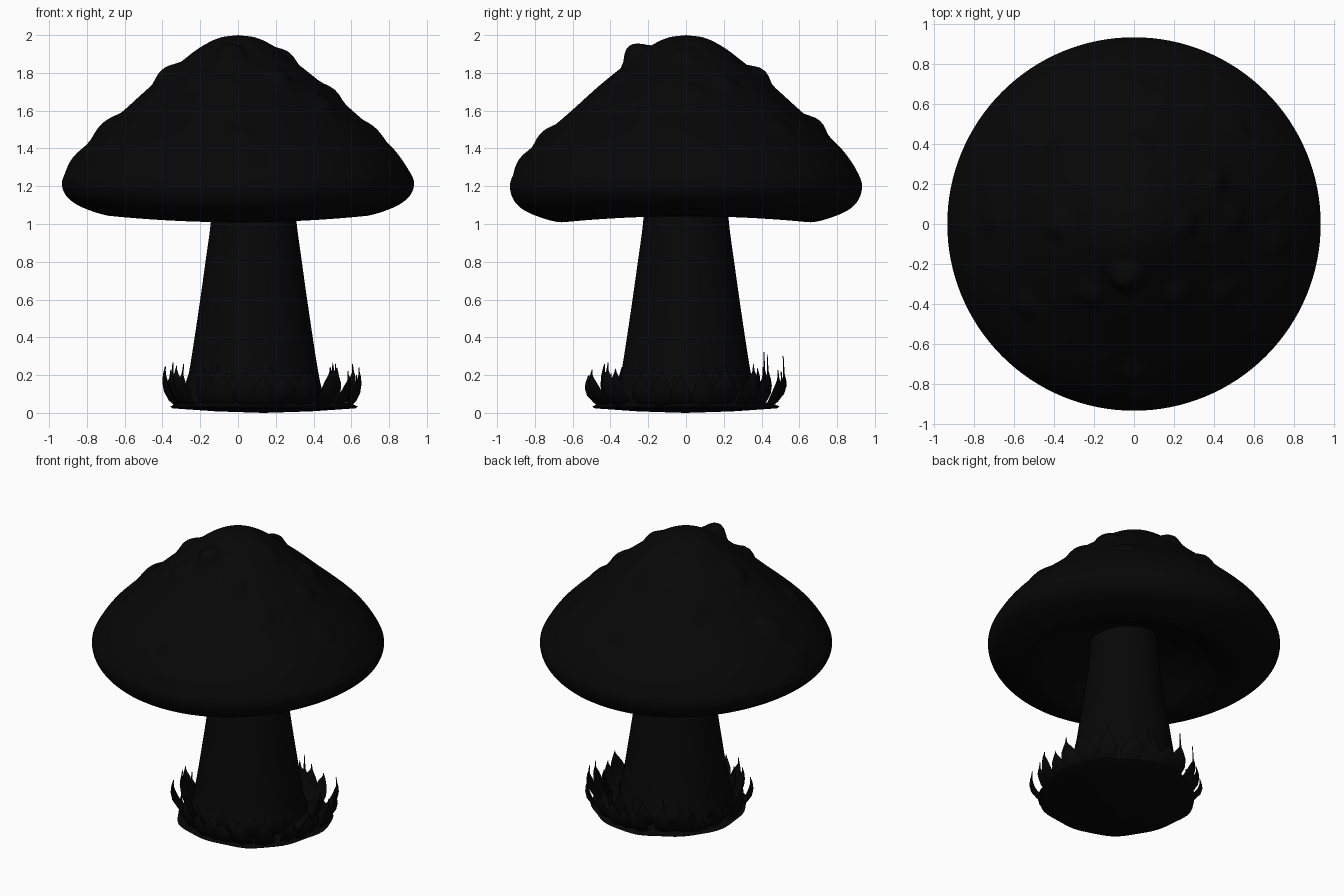
import bpy, bmesh, math, random
from mathutils import Vector

if "Cube" in bpy.data.objects:
    bpy.data.objects.remove(bpy.data.objects["Cube"])

random.seed(4)
black = bpy.data.materials.new("black")
black.diffuse_color = (0.002, 0.002, 0.002, 1)
black.use_nodes = True
black.node_tree.nodes["Principled BSDF"].inputs["Base Color"].default_value = black.diffuse_color


def finish(name, bm, angle=60):
    bmesh.ops.recalc_face_normals(bm, faces=bm.faces)
    mesh = bpy.data.meshes.new(name)
    bm.to_mesh(mesh)
    bm.free()
    mesh.materials.append(black)
    obj = bpy.data.objects.new(name, mesh)
    bpy.context.collection.objects.link(obj)
    bpy.ops.object.select_all(action='DESELECT')
    obj.select_set(True)
    bpy.context.view_layer.objects.active = obj
    bpy.ops.object.shade_smooth_by_angle(angle=math.radians(angle))
    return obj


def smooth_path(pts, steps):
    """Catmull-Rom curve through the given points."""
    v = [Vector(p) for p in pts]
    v = [2 * v[0] - v[1]] + v + [2 * v[-1] - v[-2]]
    out = []
    for i in range(1, len(v) - 2):
        a, b, c, d = v[i - 1:i + 3]
        for k in range(steps):
            t = k / steps
            out.append(0.5 * (2 * b + (c - a) * t + (2 * a - 5 * b + 4 * c - d) * t * t
                              + (3 * b - a - 3 * c + d) * t ** 3))
    return out + [v[-2]]


def lathe(profile, segs, center=(0, 0)):
    bm = bmesh.new()
    rings = []
    for r, z in profile:
        if r < 1e-4:
            rings.append([bm.verts.new((center[0], center[1], z))] * segs)
        else:
            rings.append([bm.verts.new((center[0] + r * math.cos(math.tau * i / segs),
                                        center[1] + r * math.sin(math.tau * i / segs), z))
                          for i in range(segs)])
    for lo, hi in zip(rings, rings[1:]):
        for i in range(segs):
            j = (i + 1) % segs
            f = list(dict.fromkeys([lo[i], lo[j], hi[j], hi[i]]))
            if len(f) > 2:
                bm.faces.new(f)
    return bm


# Cap: lathed dome with a hollow underside, wavy rim and soft warts
cap_profile = [(0, 2.0), (0.1, 1.985), (0.2, 1.935), (0.3, 1.86), (0.45, 1.74), (0.6, 1.605),
               (0.73, 1.49), (0.83, 1.39), (0.9, 1.29), (0.932, 1.21), (0.905, 1.13),
               (0.82, 1.07), (0.66, 1.025), (0.54, 1.06), (0.4, 1.135), (0.2, 1.205), (0, 1.22)]
bm = lathe(smooth_path(cap_profile, 6), 128)
bmesh.ops.recalc_face_normals(bm, faces=bm.faces)
bm.normal_update()


def cap_height(r):
    for (r0, z0), (r1, z1) in zip(cap_profile[:9], cap_profile[1:10]):
        if r0 <= r <= r1:
            return z0 + (z1 - z0) * (r - r0) / (r1 - r0)
    return 1.21


# warts as x, y, radius, height
warts = [(-0.38, 0, 0.10, 0.03), (0.26, 0, 0.08, 0.02), (0.5, 0.03, 0.09, 0.02),
         (0.72, -0.08, 0.10, 0.015), (-0.7, 0.05, 0.12, 0.025), (-0.87, 0, 0.10, 0.012),
         (-0.04, -0.26, 0.10, 0.068), (0.02, 0.39, 0.09, 0.035), (0, 0.69, 0.09, 0.028),
         (0, -0.75, 0.09, 0.02), (0.05, -0.87, 0.09, 0.015), (-0.22, -0.35, 0.09, 0.03),
         (0.22, -0.35, 0.09, 0.03), (0.45, -0.34, 0.09, 0.03), (0.4, 0.22, 0.09, 0.03),
         (-0.35, 0.4, 0.10, 0.025), (-0.55, -0.4, 0.09, 0.02), (0.5, 0.5, 0.09, 0.02)]
moves = {}
for v in bm.verts:
    for x, y, rad, h in warts:
        d = (v.co - Vector((x, y, cap_height(math.hypot(x, y))))).length / rad
        if d < 1:
            moves[v] = max(moves.get(v, 0), h * (1 - d * d) ** 1.5)
for v, h in moves.items():
    v.co += v.normal * h
# rim hangs lower at the front and back than at the sides
for v in bm.verts:
    r = math.hypot(v.co.x, v.co.y)
    if r > 0.4 and v.co.z < 1.3:
        w = min(1, (r - 0.4) / 0.25) * min(1, (1.3 - v.co.z) / 0.2)
        v.co.z += 0.016 * w * math.cos(2 * math.atan2(v.co.y, v.co.x))
finish("cap", bm)

# Stem: tapered and flaring towards the ground
stem = smooth_path([(0.385, 0.04), (0.355, 0.15), (0.328, 0.3), (0.283, 0.6), (0.255, 0.8),
                    (0.228, 1.0), (0.212, 1.21)], 4)
finish("stem", lathe(stem, 64, (0.083, 0)))

# Ground patch: thin disc with a low mound and a slightly uneven edge
bm = lathe([(0, 0), (0.25, 0.008), (0.48, 0.024), (0.495, 0.033), (0.47, 0.045), (0.4, 0.06),
            (0.3, 0.08), (0, 0.09)], 64, (0.135, -0.005))
for v in bm.verts:
    a = math.atan2(v.co.y, v.co.x - 0.135)
    s = 1 + 0.014 * math.sin(5 * a) + 0.01 * math.sin(11 * a + 1)
    v.co.x = 0.135 + (v.co.x - 0.135) * s
    v.co.y *= s
finish("ground_patch", bm)


# Grass: broad leaves that bow outward, some ending in a thin spike
def blade(bm, ang, base, bow, body, spike, width):
    side = Vector((-math.sin(ang), math.cos(ang), 0))
    out = Vector((math.cos(ang), math.sin(ang), 0))
    lean = random.uniform(-0.025, 0.025)
    rows = []
    for o, h, s, w in [(0, 0, 0, 0.7), (0.5, 0.18, 0, 0.95), (0.85, 0.42, 0, 1), (1, 0.68, 0, 0.75),
                       (1, 0.88, 0, 0.35), (0.95, 1, 0, 0.14), (0.92, 1, 0.5, 0.08),
                       (0.9, 1, 1, 0.02)]:
        mid = Vector((0.135, -0.01, 0.03)) + out * (base + bow * o)
        mid += Vector((0, 0, body * h + spike * s)) + side * lean * h
        half = side * width * w / 2
        fold = out * width * w * 0.15
        rows.append([bm.verts.new(mid - half - fold), bm.verts.new(mid + fold * 0.5),
                     bm.verts.new(mid + half - fold),
                     bm.verts.new(mid - out * (0.004 + 0.2 * width * w))])
    for lo, hi in zip(rows, rows[1:]):
        for i in range(4):
            j = (i + 1) % 4
            bm.faces.new((lo[i], lo[j], hi[j], hi[i]))
    bm.faces.new(rows[0])
    bm.faces.new(rows[-1])


for name, count, base, width in [("outer_grass", 24, 0.455, 0.145), ("inner_grass", 13, 0.375, 0.13)]:
    bm = bmesh.new()
    for i in range(count):
        ang = math.tau * (i + random.uniform(-0.3, 0.3)) / count
        blade(bm, ang, base + random.uniform(-0.03, 0.01), random.uniform(0.055, 0.1),
              random.uniform(0.14, 0.2), random.choice((0.02, 0.02, 0.04, 0.1)),
              width * random.uniform(0.8, 1.1))
    finish(name, bm, 50)
